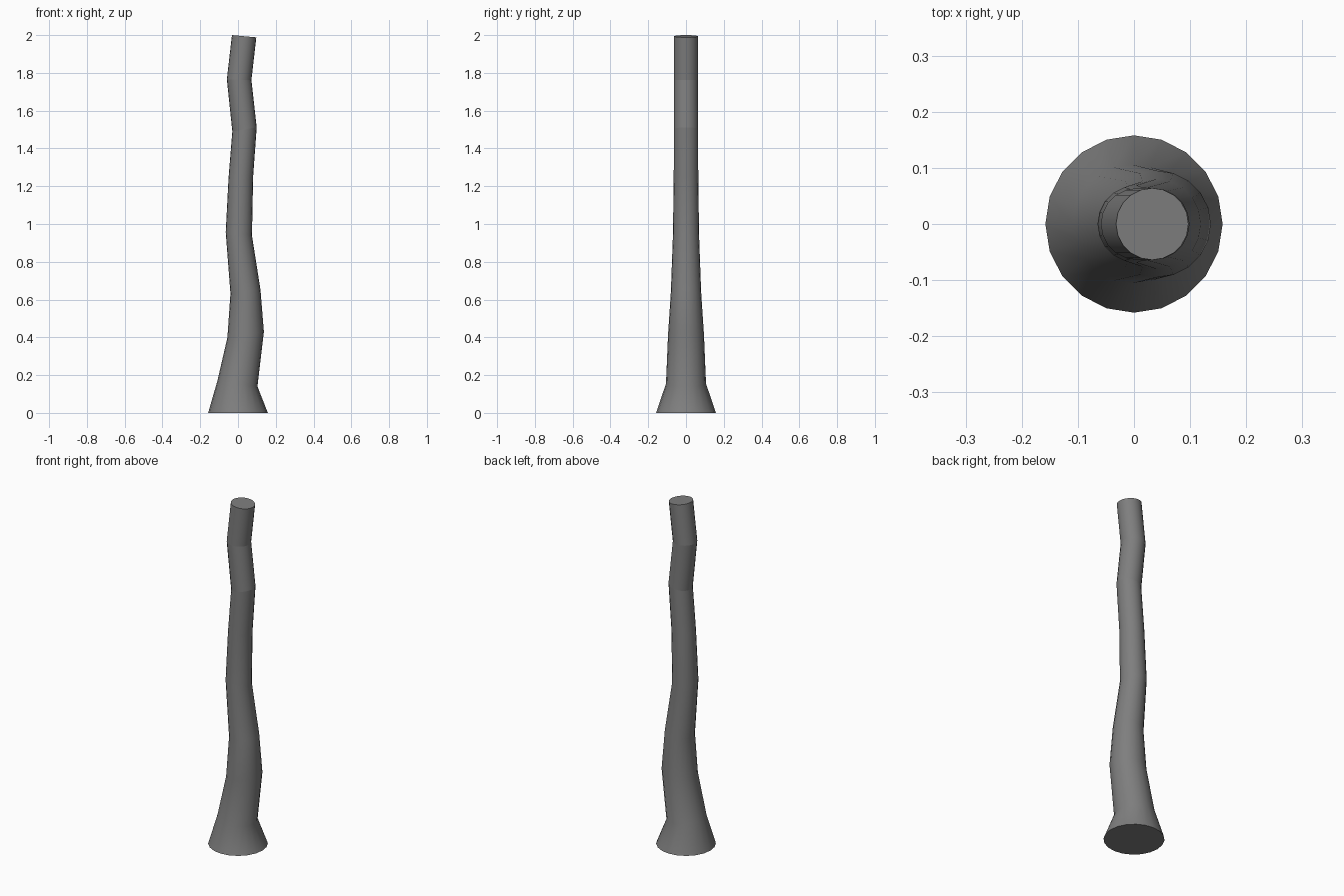
import bpy, bmesh, math

if "Cube" in bpy.data.objects:
    bpy.data.objects.remove(bpy.data.objects["Cube"])

SIDES = 20
SHARP_RINGS = (6, 7)  # visible creases near the top
# Trunk cross-sections: left x, left z, right x, right z, half depth in y
RINGS = [
    (-0.158, 0.000, 0.158, 0.000, 0.158),
    (-0.109, 0.170, 0.103, 0.140, 0.106),
    (-0.056, 0.400, 0.137, 0.430, 0.095),
    (-0.040, 0.632, 0.119, 0.652, 0.080),
    (-0.065, 0.957, 0.074, 0.938, 0.069),
    (-0.050, 1.245, 0.080, 1.250, 0.065),
    (-0.030, 1.490, 0.099, 1.512, 0.064),
    (-0.059, 1.766, 0.071, 1.762, 0.064),
    (-0.032, 2.000, 0.097, 1.988, 0.064),
]

bm = bmesh.new()
loops = []
for lx, lz, rx, rz, ry in RINGS:
    loop = []
    for i in range(SIDES):
        a = 2 * math.pi * i / SIDES
        t = (math.cos(a) + 1) / 2
        loop.append(bm.verts.new((lx + (rx - lx) * t, ry * math.sin(a), lz + (rz - lz) * t)))
    loops.append(loop)

# Sides of the trunk
for low, high in zip(loops, loops[1:]):
    for i in range(SIDES):
        j = (i + 1) % SIDES
        bm.faces.new((low[i], low[j], high[j], high[i]))

# Flat cut ends
bm.faces.new(loops[0][::-1])
bm.faces.new(loops[-1])

# Smooth bark, sharp ends and creases
for f in bm.faces:
    f.smooth = len(f.verts) == 4
for r in (0, len(RINGS) - 1) + SHARP_RINGS:
    for i in range(SIDES):
        bm.edges.get((loops[r][i], loops[r][(i + 1) % SIDES])).smooth = False

mesh = bpy.data.meshes.new("trunk")
bm.to_mesh(mesh)
bm.free()
trunk = bpy.data.objects.new("trunk", mesh)
bpy.context.collection.objects.link(trunk)

# Dark grey bark
bark = bpy.data.materials.new("dark_bark")
bark.diffuse_color = (0.21, 0.21, 0.21, 1)
bark.use_nodes = True
bark.node_tree.nodes["Principled BSDF"].inputs["Base Color"].default_value = bark.diffuse_color
mesh.materials.append(bark)
